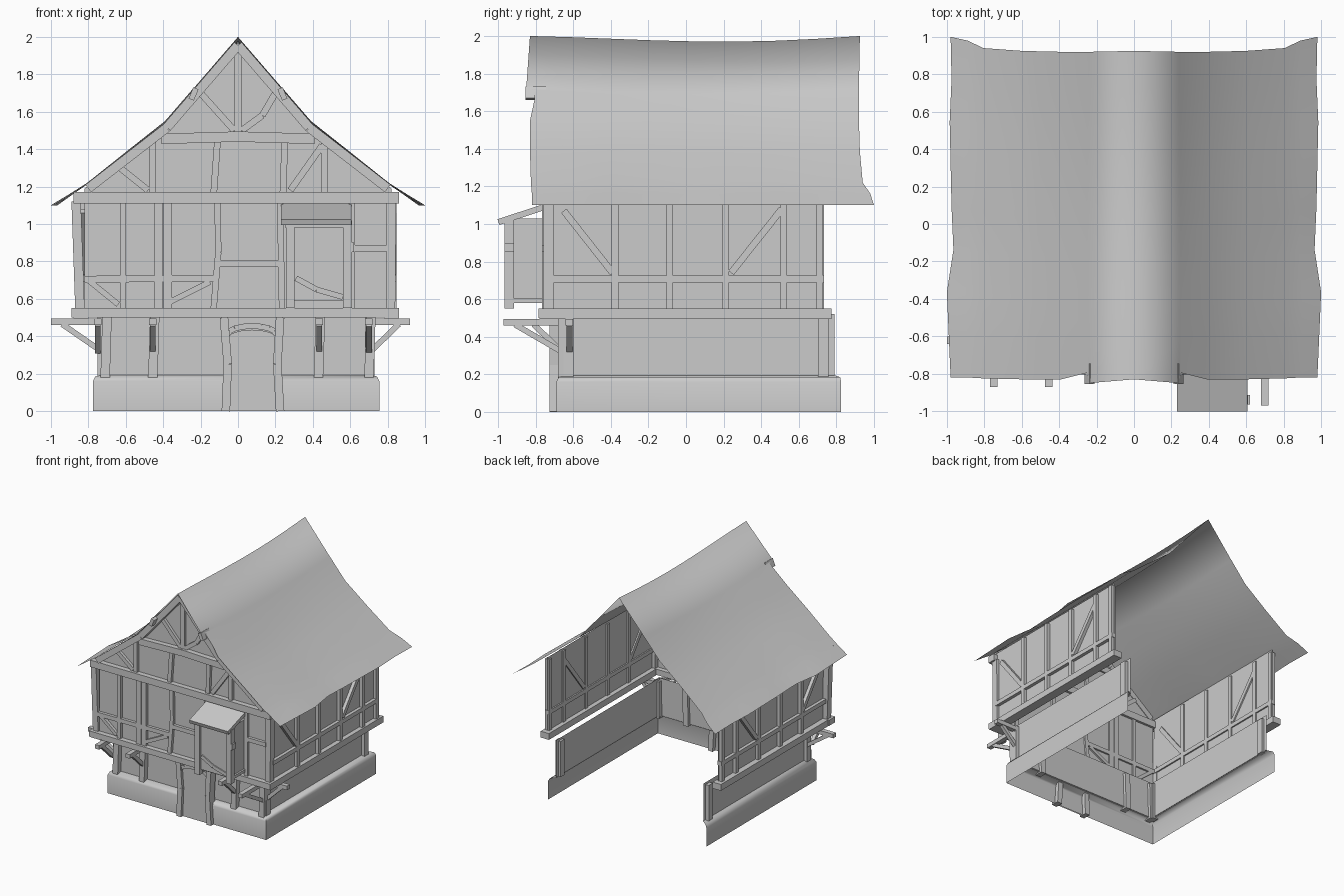
import bpy, bmesh, math
from mathutils import Vector, Matrix

old = bpy.data.objects.get("Cube")
if old:
    bpy.data.objects.remove(old, do_unlink=True)

grey = bpy.data.materials.new("plain_grey")
grey.use_nodes = True
colour = (0.6, 0.6, 0.6, 1)
grey.diffuse_color = colour
grey.node_tree.nodes["Principled BSDF"].inputs["Base Color"].default_value = colour


def finish(name, bm, smooth=None):
    mesh = bpy.data.meshes.new(name)
    bm.to_mesh(mesh)
    bm.free()
    mesh.materials.append(grey)
    ob = bpy.data.objects.new(name, mesh)
    bpy.context.collection.objects.link(ob)
    if smooth:
        bpy.ops.object.select_all(action='DESELECT')
        ob.select_set(True)
        bpy.context.view_layer.objects.active = ob
        bpy.ops.object.shade_smooth_by_angle(angle=math.radians(smooth))
    return ob


def add_beam(bm, p, q, width, depth, normal):
    """Square timber from p to q, its depth measured along the normal."""
    p, q, n = Vector(p), Vector(q), Vector(normal)
    axis = (q - p).normalized()
    side = n.cross(axis).normalized()
    n = axis.cross(side)
    rot = Matrix((side, n, axis)).transposed().to_4x4()
    size = Matrix.Diagonal((width, depth, (q - p).length, 1))
    bmesh.ops.create_cube(bm, size=1, matrix=Matrix.Translation((p + q) / 2) @ rot @ size)


def front_timbers(name, segs, width=0.035, y=-0.745, depth=0.04):
    bm = bmesh.new()
    for x1, z1, x2, z2 in segs:
        add_beam(bm, (x1, y, z1), (x2, y, z2), width, depth, (0, -1, 0))
    return finish(name, bm)


def side_timbers(name, segs, x, width=0.036, depth=0.04):
    bm = bmesh.new()
    for y1, z1, y2, z2 in segs:
        add_beam(bm, (x, y1, z1), (x, y2, z2), width, depth, (1, 0, 0))
    return finish(name, bm)


def box(name, x, y, z):
    bm = bmesh.new()
    size = Matrix.Diagonal((x[1] - x[0], y[1] - y[0], z[1] - z[0], 1))
    mid = Vector((sum(x) / 2, sum(y) / 2, sum(z) / 2))
    bmesh.ops.create_cube(bm, size=1, matrix=Matrix.Translation(mid) @ size)
    return finish(name, bm)


def sheet(name, rows, smooth=None):
    """Open surface through rows of points."""
    bm = bmesh.new()
    grid = [[bm.verts.new(p) for p in row] for row in rows]
    for a, b in zip(grid, grid[1:]):
        for i in range(len(a) - 1):
            bm.faces.new((a[i], a[i + 1], b[i + 1], b[i]))
    return finish(name, bm, smooth)


def panel(name, points):
    bm = bmesh.new()
    bm.faces.new([bm.verts.new(p) for p in points])
    return finish(name, bm)


def u_shape(inset, z, back):
    """Path round three walls, open at the back."""
    l, r, f = -0.775 + inset, 0.755 - inset, -0.69 + inset
    return [(l, back, z), (l, f, z), (r, f, z), (r, back, z)]


# Stone plinth and ground floor walls, open at the back
sheet("plinth", [u_shape(i, z, b) for i, z, b in
                 ((0, 0, .825), (0, .16, .825), (.012, .185, .82), (.06, .195, .79))], 60)
sheet("lower_walls", [u_shape(.055, .19, .79), u_shape(.055, .52, .79)])

# Ground floor posts
front_timbers("lower_posts", [(x, .18, x + .01, .5) for x in (-.71, -.455, .43, .70)], .05, -.645, .07)
for s, x in ((-1, -.725), (1, .705)):
    side_timbers("lower_side_posts", [(-.625, .18, -.625, .5), (.73, .19, .73, .5)], x, .055, .05)

# Arched door and its frame
arch = [(.075 - .13 * math.cos(math.pi * i / 8), .39 + .045 * math.sin(math.pi * i / 8)) for i in range(9)]
panel("door", [(-.055, -.7, 0)] + [(x, -.7, z) for x, z in arch] + [(.205, -.7, 0)])
front_timbers("door_posts", [(-.065, 0, -.055, .25), (-.055, .25, -.075, .5),
                             (.225, 0, .21, .25), (.21, .25, .225, .5)], .045, -.69, .07)
front_timbers("door_lintel", [(a[0], a[1] + .02, b[0], b[1] + .02) for a, b in zip(arch, arch[1:])], .03, -.69, .05)

# Jetty joists with diagonal braces
bm = bmesh.new()
for x, tip in ((-.75, -.87), (-.455, -.87), (.435, -.87), (.70, -.97)):
    add_beam(bm, (x, tip, .477), (x, -.62, .477), .04, .035, (0, 0, 1))
    add_beam(bm, (x, tip + .06, .465), (x, -.66, .32), .03, .03, (1, 0, 0))
for s, tip, wall in ((-1, -1.0, -.73), (1, .92, .71)):
    add_beam(bm, (tip, -.62, .477), (wall, -.62, .477), .04, .035, (0, 0, 1))
    add_beam(bm, (tip - s * .06, -.62, .465), (wall, -.62, .32), .03, .03, (0, 1, 0))
finish("jetty_brackets", bm)

# Sill beams round the upper floor
box("front_sill", (-.89, .86), (-.785, -.70), (.50, .55))
box("right_sill", (-.88, -.80), (-.78, .775), (.495, .55))
box("left_sill", (.78, .86), (-.78, .775), (.495, .55))

# Upper front wall with the gable, and the upper side walls
half = [(.82, .52), (.82, 1.19), (.39, 1.52), (0, 1.97)]
outline = half + [(-x, z) for x, z in reversed(half[:-1])]
panel("front_gable_wall", [(x, -.74, z) for x, z in outline])
for name, x in (("right", -.83), ("left", .82)):
    panel(name + "_upper_wall", [(x, -.74, .5), (x, .735, .5), (x, .735, 1.19), (x, -.74, 1.19)])
    out = x + math.copysign(.008, x)
    side_timbers(name + "_studs", [(y, .54, y, 1.17) for y in (-.377, -.087, .212, .52, .712)] +
                 [(-.72, .707, .735, .707), (-.65, 1.07, -.39, .74), (.51, 1.08, .24, .74)], out)

# Corner posts and front framing
front_timbers("corner_posts", [(-.845, .55, -.865, 1.12), (.815, .55, .82, 1.12)], .05, -.73, .055)
front_timbers("front_studs", [(-.615, .55, -.615, 1.12), (-.13, .55, -.105, .85), (-.105, .85, -.11, 1.12),
                              (.235, .55, .225, 1.12), (.61, .55, .61, 1.12)], .033)
front_timbers("wide_stud", [(-.375, .55, -.375, 1.12), (-.425, .55, -.425, 1.12)], .045)
front_timbers("front_rails", [(-.82, .705, -.13, .71), (-.1, .787, .23, .787), (.61, .87, .80, .87)], .036)
front_timbers("front_braces", [(-.80, .70, -.64, .57), (-.38, .575, -.15, .69)], .03)

# Gable framing
box("gable_tie_beam", (-.88, .86), (-.785, -.72), (1.11, 1.17))
front_timbers("collar_beam", [(-.41, 1.455, 0, 1.467), (0, 1.467, .41, 1.455)], .055, -.755, .06)
front_timbers("gable_studs", [(-.455, 1.16, -.455, 1.44), (-.13, 1.16, -.11, 1.44),
                              (.24, 1.16, .25, 1.44), (.46, 1.16, .46, 1.44), (0, 1.48, 0, 1.95)], .035)
front_timbers("gable_braces", [(-.63, 1.3, -.48, 1.18), (.28, 1.18, .45, 1.42), (-.2, 1.7, -.02, 1.5),
                               (.2, 1.7, .13, 1.58), (.13, 1.58, .02, 1.5)], .035)
rafter = [(0, 1.955), (.38, 1.515), (.80, 1.19), (.97, 1.1)]
front_timbers("rafters", [(s * a[0], a[1], s * b[0], b[1]) for s in (-1, 1)
                          for a, b in zip(rafter[:3], rafter[1:3])], .05, -.77, .07)
for s in (-1, 1):
    front_timbers("purlin_end", [(s * .225, 1.725, s * .25, 1.665)], .03, -.80, .11)

# Sagging roof sheet: x, z, front edge, back edge
profile = [(0, 2.0, -.83, .925), (.24, 1.722, -.85, .92), (.25, 1.712, -.795, .92), (.39, 1.55, -.83, .92),
           (.6, 1.385, -.83, .925), (.81, 1.22, -.825, .94), (.9, 1.162, -.82, .98), (1, 1.1, -.82, 1.0)]
wobble = (-.02, -.01, 0, -.035, -.025, -.02, -.015, -.025, -.02)
rows = []
for x, z, f, b in profile:
    row = []
    for i, w in enumerate(wobble):
        t = i / (len(wobble) - 1)
        sag = .03 * math.sin(math.pi * t ** 1.3) * (1 - x)
        row.append((x + w * x ** 6, f + (b - f) * t, z - sag))
    rows.append(row)
roof = sheet("roof", rows, 40)
mirror = roof.modifiers.new("mirror", 'MIRROR')
mirror.merge_threshold = .001

# Bay window: panels, posts, rails and lean-to roof
box("bay_panels", (.275, .59), (-.94, -.74), (.59, 1.03))
for x in (.28, .585):
    box("bay_post", (x - .023, x + .023), (-.965, -.915), (.55, 1.02))
    box("bay_bottom_rail", (x - .02, x + .02), (-.95, -.74), (.58, .605))
box("bay_header", (.25, .61), (-.965, -.93), (.98, 1.02))
front_timbers("bay_brace", [(.31, .71, .42, .65), (.42, .65, .56, .61)], .03, -.94, .02)
box("bay_peg", (.60, .62), (-.965, -.915), (.85, .9))
bm = bmesh.new()
add_beam(bm, (.418, -.998, 1.01), (.418, -.74, 1.095), .375, .032, (0, 0, 1))
finish("bay_roof", bm)
